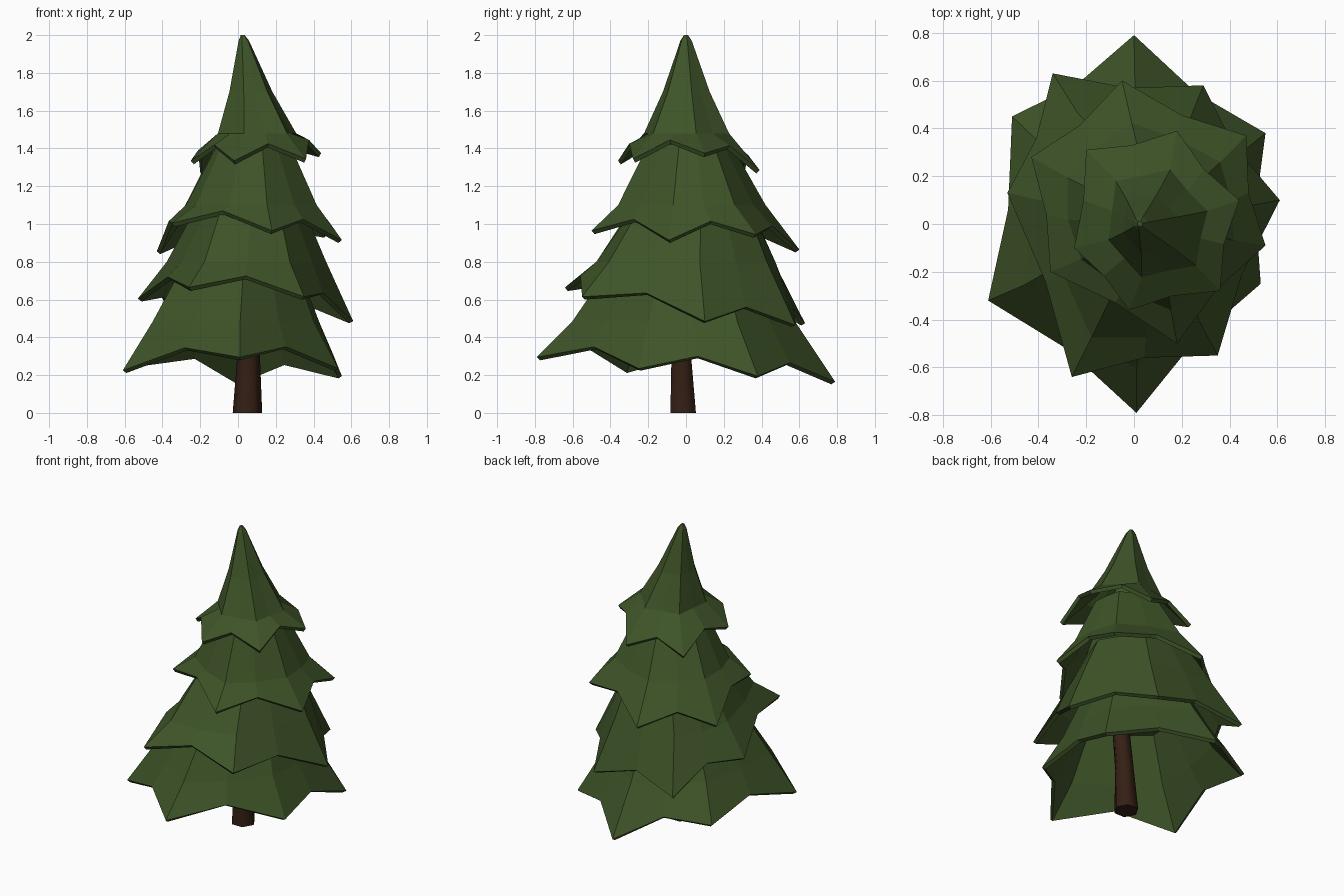
import bpy, bmesh
from math import cos, sin, pi
from mathutils import Vector

if "Cube" in bpy.data.objects:
    bpy.data.objects.remove(bpy.data.objects["Cube"])


def material(name, rgb):
    m = bpy.data.materials.new(name)
    m.diffuse_color = (*rgb, 1)
    m.use_nodes = True
    m.node_tree.nodes["Principled BSDF"].inputs["Base Color"].default_value = m.diffuse_color
    return m


def skin(name, rings, mat, cap_bottom=False):
    """Join rings of equal length with quads and close the top."""
    bm = bmesh.new()
    loops = [[bm.verts.new(p) for p in r] for r in rings]
    n = len(rings[0])
    for a, b in zip(loops, loops[1:]):
        for i in range(n):
            j = (i + 1) % n
            bm.faces.new((a[i], a[j], b[j], b[i]))
    bm.faces.new(loops[-1])
    if cap_bottom:
        bm.faces.new(loops[0][::-1])
    me = bpy.data.meshes.new(name)
    bm.to_mesh(me)
    bm.free()
    me.materials.append(mat)
    ob = bpy.data.objects.new(name, me)
    bpy.context.collection.objects.link(ob)
    return ob


green = material("needles", (0.048, 0.088, 0.021))
brown = material("bark", (0.035, 0.014, 0.007))


def tier(name, tips, levels):
    """Six-pointed skirt. levels: (z, centre x, centre y, tip scale, valley scale)."""
    tips = [Vector(t) for t in tips]
    rim = []
    for i, t in enumerate(tips):
        u = tips[(i + 1) % 6]
        m = (t + u) / 2
        rim += [t + Vector((0, 0, 0.015)), Vector((m.x * 0.94, m.y * 0.94, m.z + 0.1))]
    mid = sum(tips, Vector()) / 6
    rings = [rim]
    for z, cx, cy, ks, kv in levels:
        ring = []
        for i, p in enumerate(rim):
            k = kv if i % 2 else ks
            ring.append((cx + (p.x - mid.x) * k, cy + (p.y - mid.y) * k, z))
        rings.append(ring)
    ob = skin(name, rings, green)
    mod = ob.modifiers.new("thickness", "SOLIDIFY")
    mod.thickness = 0.025
    mod.offset = -1


# Foliage tiers, branch tips listed counter-clockwise from the right
tier("bottom_branches",
     [(0.55, 0.38, 0.18), (0, 0.79, 0.15), (-0.51, 0.45, 0.25),
      (-0.61, -0.32, 0.21), (0.01, -0.79, 0.28), (0.53, -0.25, 0.22)],
     [(0.48, 0, 0.02, 0.75, 0.84), (0.75, 0.02, 0.03, 0.54, 0.6)])
tier("lower_middle_branches",
     [(0.61, 0.10, 0.47), (0.29, 0.58, 0.45), (-0.34, 0.63, 0.46),
      (-0.53, 0.13, 0.59), (-0.26, -0.64, 0.65), (0.35, -0.55, 0.60)],
     [(0.80, 0.03, 0.03, 0.74, 0.84), (1.06, 0.05, 0.05, 0.52, 0.57)])
tier("upper_middle_branches",
     [(0.55, -0.09, 0.90), (0.47, 0.37, 0.93), (-0.05, 0.60, 0.85),
      (-0.43, 0.28, 0.84), (-0.35, -0.20, 0.99), (0.18, -0.50, 0.95)],
     [(1.10, 0.07, 0.05, 0.71, 0.81), (1.42, 0.08, 0.03, 0.40, 0.44)])
tier("top_branches",
     [(0.44, 0.10, 1.36), (0.18, 0.39, 1.27), (-0.20, 0.31, 1.26),
      (-0.25, -0.10, 1.32), (-0.02, -0.36, 1.32), (0.36, -0.28, 1.33)],
     [(1.48, 0.095, 0, 0.60, 0.63), (1.70, 0.065, 0, 0.33, 0.35),
      (1.97, 0.03, 0, 0.08, 0.09), (2.0, 0.025, 0, 0.03, 0.035)])

# Trunk: tapered six-sided post with soft shading, slightly leaning
trunk = skin("trunk",
             [[(cx + r * cos(pi * i / 3), cy + r * sin(pi * i / 3), z) for i in range(6)]
              for z, cx, cy, r in ((0, 0.05, -0.015, 0.078), (0.3, 0.056, -0.025, 0.06),
                                   (0.6, 0.065, -0.05, 0.055))],
             brown, cap_bottom=True)
bpy.context.view_layer.objects.active = trunk
trunk.select_set(True)
bpy.ops.object.shade_smooth_by_angle(angle=pi / 2.5)
